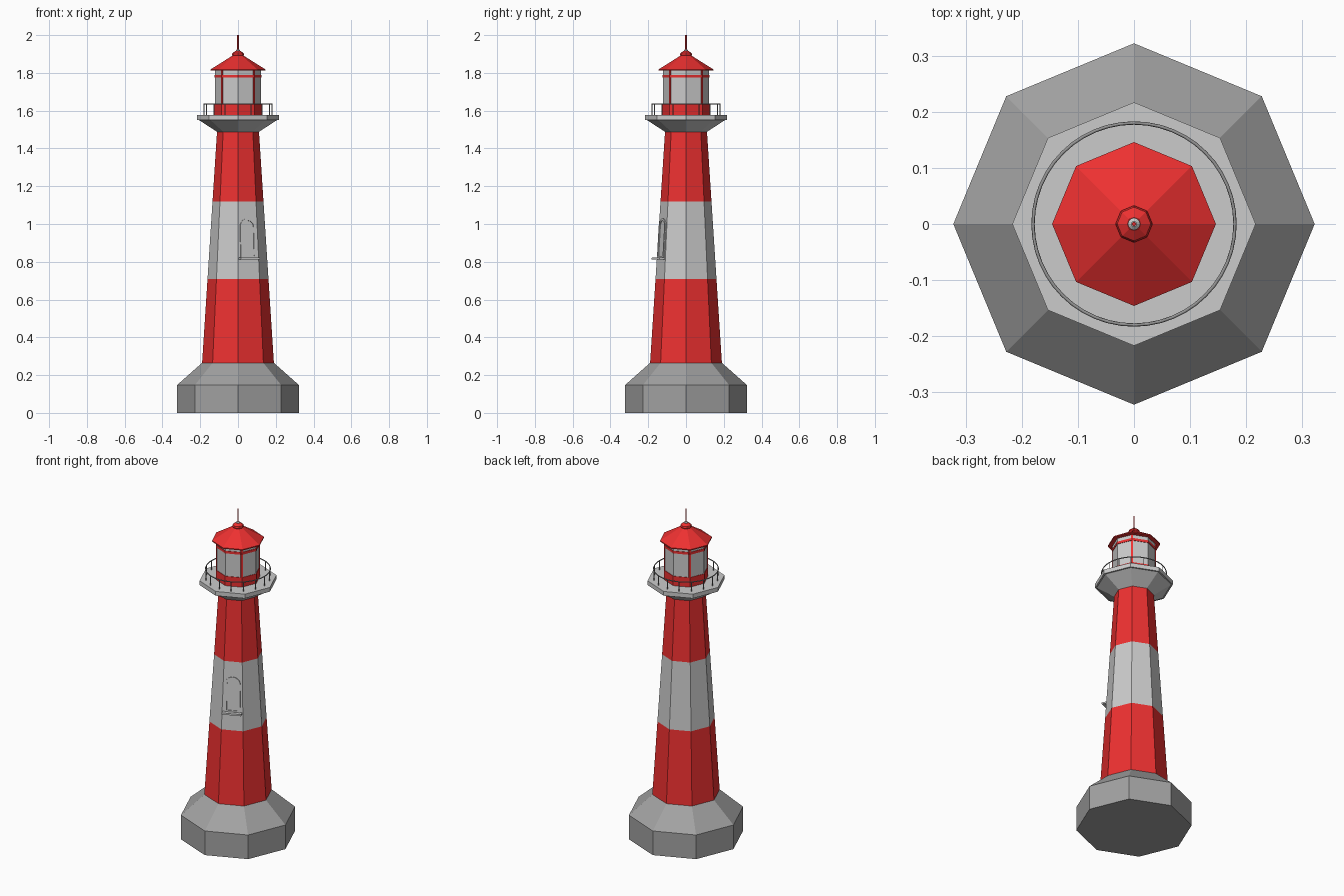
import bpy, bmesh
from math import pi, sin, cos, radians, atan
from mathutils import Matrix, Vector

if "Cube" in bpy.data.objects:
    bpy.data.objects.remove(bpy.data.objects["Cube"])


def mat(name, rgb):
    m = bpy.data.materials.new(name)
    m.diffuse_color = (*rgb, 1)
    m.use_nodes = True
    m.node_tree.nodes["Principled BSDF"].inputs["Base Color"].default_value = m.diffuse_color
    return m


RED = mat("red_paint", (0.85, 0.03, 0.03))
WHITE = mat("white_paint", (0.75, 0.75, 0.75))
STONE = mat("dark_stone", (0.36, 0.36, 0.36))
IRON = mat("dark_iron", (0.3, 0.3, 0.3))


def finish(name, bm, material):
    bmesh.ops.recalc_face_normals(bm, faces=bm.faces[:])
    me = bpy.data.meshes.new(name)
    bm.to_mesh(me)
    bm.free()
    ob = bpy.data.objects.new(name, me)
    bpy.context.collection.objects.link(ob)
    me.materials.append(material)
    return ob


def lathe(name, profile, material, sides=8, bottom=True, top=True):
    """Faceted turned body from (radius, z) points, corners on the axes."""
    bm = bmesh.new()
    rings = [[bm.verts.new((r * cos(2 * pi * i / sides), r * sin(2 * pi * i / sides), z))
              for i in range(sides)] for r, z in profile]
    for a, b in zip(rings, rings[1:]):
        for i in range(sides):
            j = (i + 1) % sides
            bm.faces.new((a[i], a[j], b[j], b[i]))
    if bottom:
        bm.faces.new(rings[0][::-1])
    if top:
        bm.faces.new(rings[-1])
    return finish(name, bm, material)


# Foundation and striped tower
Z0, Z1, R0, R1 = 0.265, 1.49, 0.19, 0.111
SLOPE = (R0 - R1) / (Z1 - Z0)


def tower_r(z):
    return R0 - SLOPE * (z - Z0)


lathe("foundation", [(0.322, 0), (0.322, 0.148), (0.19, 0.265)], STONE)
bands = [Z0, 0.71, 1.12, Z1]
for k, (lo, hi) in enumerate(zip(bands, bands[1:])):
    lathe(f"tower_band_{k + 1}", [(tower_r(lo), lo), (tower_r(hi), hi)],
          WHITE if k == 1 else RED, bottom=False, top=False)

# Gallery
lathe("gallery", [(0.111, 1.488), (0.208, 1.551), (0.217, 1.551), (0.217, 1.577)], WHITE)

# Railing: one round rail on posts
bpy.ops.mesh.primitive_torus_add(major_radius=0.18, minor_radius=0.003, major_segments=48,
                                 minor_segments=6, location=(0, 0, 1.635))
rail = bpy.context.object
rail.name = "railing_rail"
rail.data.materials.append(IRON)
bpy.ops.object.shade_smooth()
bm = bmesh.new()
for i in range(16):
    a = 2 * pi * i / 16
    bmesh.ops.create_cone(bm, cap_ends=True, segments=6, radius1=0.0025, radius2=0.0025, depth=0.06,
                          matrix=Matrix.Translation((0.18 * cos(a), 0.18 * sin(a), 1.605)))
finish("railing_posts", bm, IRON)

# Lantern room
lathe("lantern_base", [(0.124, 1.575), (0.124, 1.635)], RED)
lathe("lantern_glass", [(0.121, 1.635), (0.121, 1.815)], WHITE)
lathe("lantern_band", [(0.124, 1.775), (0.124, 1.79)], RED)
bm = bmesh.new()
for i in range(4):
    a = pi / 4 + i * pi / 2
    bmesh.ops.create_cube(bm, size=1, matrix=Matrix.Rotation(a, 4, 'Z')
                          @ Matrix.Translation((0.118, 0, 1.725))
                          @ Matrix.Diagonal((0.01, 0.012, 0.18, 1)))
finish("lantern_mullions", bm, RED)

# Roof, finial and mast
lathe("roof", [(0.146, 1.812), (0.146, 1.818), (0.028, 1.892)], RED)
lathe("roof_cap", [(0.026, 1.885), (0.033, 1.895), (0.03, 1.905), (0.012, 1.917)], RED)
lathe("finial", [(0.011, 1.91), (0.011, 1.92), (0.005, 1.925)], WHITE, sides=12)
lathe("mast", [(0.004, 1.92), (0.004, 2.0)], RED)

# Arched window on the front facet just right of centre
APO = cos(pi / 8)
zc = 0.82
phi = radians(-67.5)
outward = Vector((cos(phi), sin(phi), 0))
place = (Matrix.Translation(outward * tower_r(zc) * APO + Vector((0, 0, zc)))
         @ Matrix.Rotation(phi + pi / 2, 4, 'Z')
         @ Matrix.Rotation(-atan(SLOPE * APO), 4, 'X'))


def arch(half, base, spring):
    return [(half, base)] + [(half * cos(pi * i / 10), spring + half * sin(pi * i / 10))
                             for i in range(11)] + [(-half, base)]


outer, inner = arch(0.044, 0, 0.166), arch(0.032, 0.01, 0.166)
bm = bmesh.new()
loops = [[bm.verts.new(place @ Vector((u, y, v))) for u, v in pts]
         for pts, y in ((outer, 0.004), (outer, -0.006), (inner, -0.006), (inner, -0.001))]
for a, b in zip(loops, loops[1:]):
    for i in range(len(a)):
        j = (i + 1) % len(a)
        bm.faces.new((a[i], a[j], b[j], b[i]))
bm.faces.new(loops[-1])
bm.faces.new(loops[0][::-1])
finish("window", bm, WHITE)

bm = bmesh.new()
bmesh.ops.create_cube(bm, size=1, matrix=place @ Matrix.Translation((0, -0.014, -0.004))
                      @ Matrix.Diagonal((0.11, 0.034, 0.01, 1)))
finish("window_sill", bm, WHITE)
